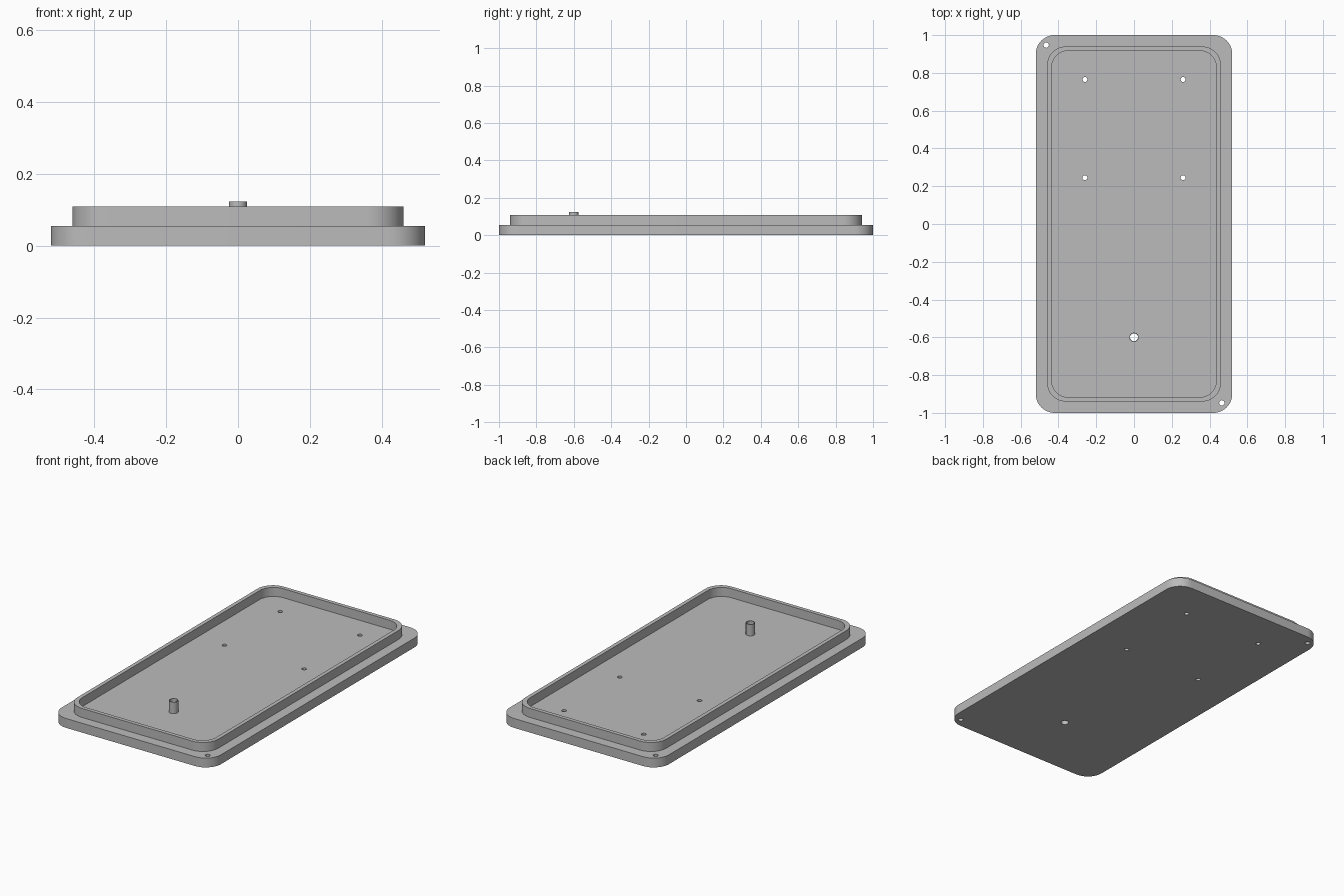
import bpy
import bmesh
from math import cos, sin, pi

if "Cube" in bpy.data.objects:
    bpy.data.objects.remove(bpy.data.objects["Cube"], do_unlink=True)

GREY = (0.5, 0.5, 0.5, 1.0)
grey = bpy.data.materials.new("plain grey")
grey.use_nodes = True
grey.diffuse_color = GREY
grey.node_tree.nodes["Principled BSDF"].inputs["Base Color"].default_value = GREY


def circle(x, y, r, n=24):
    return [(x + r * cos(2 * pi * i / n), y + r * sin(2 * pi * i / n)) for i in range(n)]


def rounded_rect(half_x, half_y, r, steps=12):
    points = []
    for quarter, (sx, sy) in enumerate([(1, 1), (-1, 1), (-1, -1), (1, -1)]):
        for i in range(steps + 1):
            a = (quarter + i / steps) * pi / 2
            points.append((sx * (half_x - r) + r * cos(a), sy * (half_y - r) + r * sin(a)))
    return points


def extrude_profile(name, loops, z0, z1):
    """Fill an outline with holes and extrude it from z0 to z1."""
    curve = bpy.data.curves.new(name + " profile", "CURVE")
    curve.dimensions = "2D"
    curve.fill_mode = "BOTH"
    curve.extrude = (z1 - z0) / 2
    for loop in loops:
        spline = curve.splines.new("POLY")
        spline.points.add(len(loop) - 1)
        for point, (x, y) in zip(spline.points, loop):
            point.co = (x, y, 0, 1)
        spline.use_cyclic_u = True
    helper = bpy.data.objects.new(name + " helper", curve)
    bpy.context.collection.objects.link(helper)
    depsgraph = bpy.context.evaluated_depsgraph_get()
    mesh = bpy.data.meshes.new_from_object(helper.evaluated_get(depsgraph))
    bpy.data.objects.remove(helper, do_unlink=True)

    # Weld the caps to the walls and lift the part into place
    bm = bmesh.new()
    bm.from_mesh(mesh)
    bmesh.ops.remove_doubles(bm, verts=bm.verts, dist=0.0001)
    bmesh.ops.translate(bm, verts=bm.verts, vec=(0, 0, (z0 + z1) / 2))
    bmesh.ops.recalc_face_normals(bm, faces=bm.faces)
    bm.to_mesh(mesh)
    bm.free()

    mesh.name = name
    mesh.materials.clear()
    mesh.materials.append(grey)
    part = bpy.data.objects.new(name, mesh)
    bpy.context.collection.objects.link(part)
    bpy.ops.object.select_all(action="DESELECT")
    part.select_set(True)
    bpy.context.view_layer.objects.active = part
    bpy.ops.object.shade_smooth_by_angle()
    return part


PLATE_TOP = 0.055
BOSS_Y = -0.6
BORE = 0.021

# Base plate with screw holes, two corner holes and the boss bore
holes = [circle(sx * 0.26, y, 0.013) for sx in (-1, 1) for y in (0.245, 0.765)]
holes += [circle(s * 0.465, -s * 0.947, 0.014) for s in (-1, 1)]
holes.append(circle(0, BOSS_Y, BORE))
extrude_profile("base_plate", [rounded_rect(0.52, 1.0, 0.1)] + holes, 0, PLATE_TOP)

# Raised locating rim
extrude_profile("rim", [rounded_rect(0.46, 0.94, 0.1), rounded_rect(0.437, 0.917, 0.09)],
                PLATE_TOP, 0.108)

# Hollow boss
extrude_profile("boss", [circle(0, BOSS_Y, 0.025), circle(0, BOSS_Y, BORE)],
                PLATE_TOP, 0.123)
